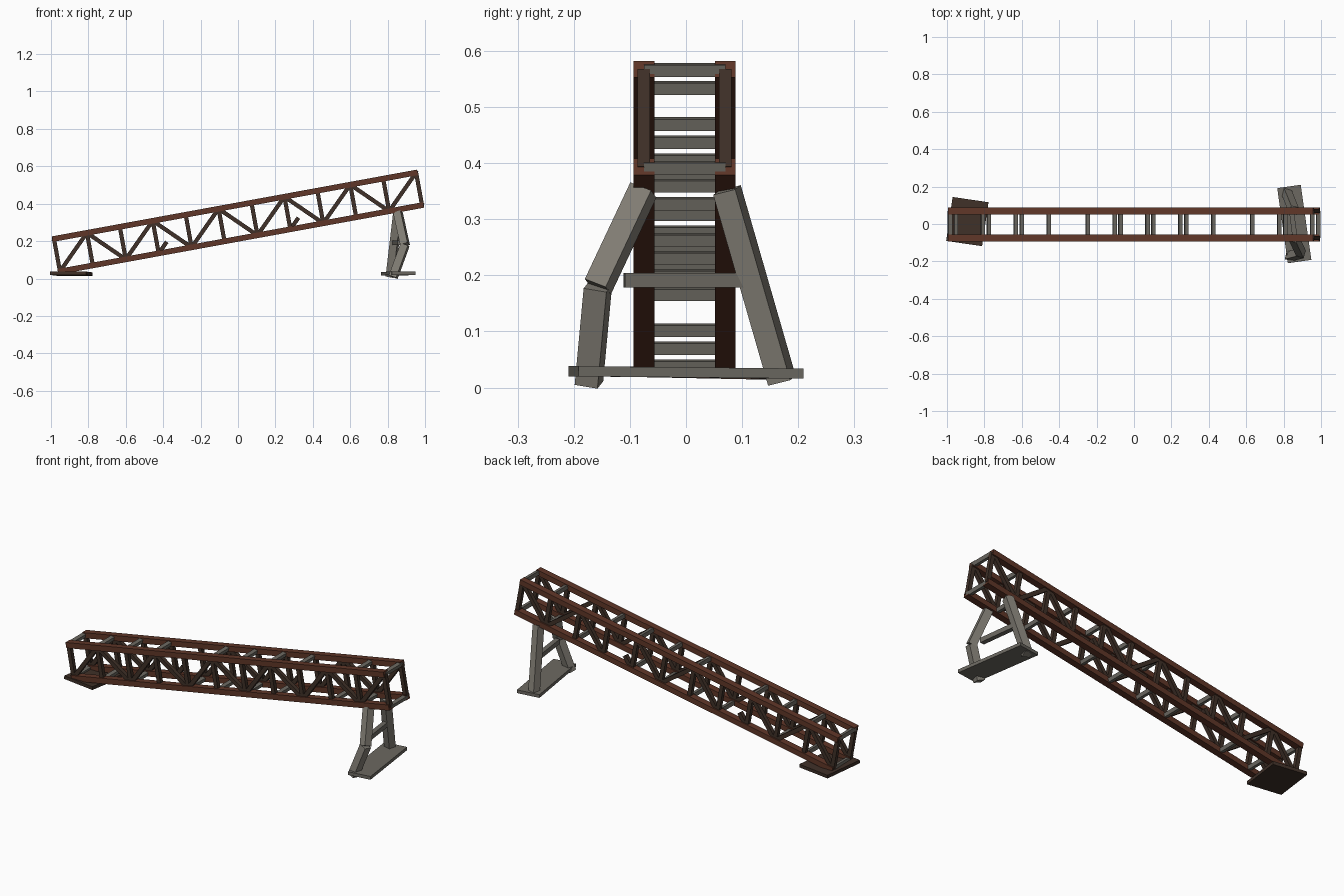
import bpy, bmesh, math
from mathutils import Vector, Matrix

if "Cube" in bpy.data.objects:
    bpy.data.objects.remove(bpy.data.objects["Cube"])

def material(name, rgb):
    m = bpy.data.materials.new(name)
    m.diffuse_color = (*rgb, 1)
    m.use_nodes = True
    m.node_tree.nodes["Principled BSDF"].inputs["Base Color"].default_value = m.diffuse_color
    return m

RUST = material("rust_brown", (0.115, 0.037, 0.021))
DARK = material("dark_brown", (0.05, 0.03, 0.021))
GREY = material("dark_grey", (0.15, 0.14, 0.12))
LEG = material("light_grey", (0.22, 0.205, 0.175))

def beam_matrix(p, q, w, h, twist=0):
    """Stretch a unit cube from p to q; w is its width along y, h its depth."""
    p, q = Vector(p), Vector(q)
    d = (q - p).normalized()
    side = Vector((0, 1, 0)) if abs(d.y) < 0.9 else Vector((1, 0, 0))
    up = d.cross(side).normalized()
    side = up.cross(d)
    rot = Matrix((d, side, up)).transposed().to_4x4()
    return (Matrix.Translation((p + q) / 2) @ rot @ Matrix.Rotation(twist, 4, 'X')
            @ Matrix.Diagonal(((q - p).length, w, h, 1)))

def boxes(name, matrices, mat):
    bm = bmesh.new()
    for m in matrices:
        bmesh.ops.create_cube(bm, size=1, matrix=m)
    bmesh.ops.recalc_face_normals(bm, faces=bm.faces)
    me = bpy.data.meshes.new(name)
    bm.to_mesh(me)
    bm.free()
    me.materials.append(mat)
    ob = bpy.data.objects.new(name, me)
    bpy.context.collection.objects.link(ob)
    return ob

# Truss layout: 11 panels along a slope, nodes on bottom and top chords
N = 11
B0, B1 = Vector((-0.952, 0, 0.038)), Vector((0.984, 0, 0.392))
AXIS = (B1 - B0).normalized()
RISE = Vector((-AXIS.z, 0, AXIS.x)) * 0.177
SIDES = {"front": -0.075, "back": 0.07}

def node(i, top, y=0.0):
    return B0.lerp(B1, i / N) + (RISE if top else Vector()) + Vector((0, y, 0))

for side, y in SIDES.items():
    # Long chords
    for top in (False, True):
        boxes(side + ("_top_chord" if top else "_bottom_chord"),
              [beam_matrix(node(0, top, y) - AXIS * 0.008,
                           node(N, top, y) + AXIS * 0.008, 0.037, 0.03)], RUST)
    # Posts
    boxes(side + "_posts", [beam_matrix(node(i, False, y), node(i, True, y), 0.022, 0.022)
                            for i in range(N + 1)], DARK)
    # Zigzag diagonals, two broken to stubs at the back
    diag = []
    for i in range(N):
        if side == "back" and i in (3, 7):
            a, b = node(i, False, y), node(i + 1, True, y)
            diag.append(beam_matrix(a, a.lerp(b, 0.3), 0.022, 0.022))
        else:
            up = i % 2 == 0
            diag.append(beam_matrix(node(i, not up, y), node(i + 1, up, y), 0.022, 0.022))
    boxes(side + "_diagonals", diag, DARK)

# Cross members, with a few missing
def cross(top, missing):
    return [beam_matrix(node(i, top, SIDES["front"]), node(i, top, SIDES["back"]), 0.021, 0.021,
                        math.atan2(AXIS.z, AXIS.x))
            for i in range(N + 1) if i not in missing]

boxes("top_cross_members", cross(True, (4, 9)), GREY)
boxes("bottom_cross_members", cross(False, (3, 8)), GREY)

# Foot plates
def plate(name, loc, size, turn, tilt, mat):
    boxes(name, [Matrix.Translation(loc) @ Matrix.Rotation(turn, 4, 'Z')
                 @ Matrix.Rotation(tilt, 4, 'X') @ Matrix.Diagonal((*size, 1))], mat)

plate("low_end_plate", (-0.891, 0.013, 0.026), (0.194, 0.237, 0.018), -0.145, -0.02, DARK)
plate("leg_foot_plate", (0.857, 0, 0.027), (0.127, 0.405, 0.018), 0.14, -0.01, GREY)

# Support legs: straight one at the back, buckled one at the front
boxes("back_leg", [beam_matrix((0.855, 0.073, 0.352), (0.815, 0.171, 0.012), 0.042, 0.042, 0.25)], LEG)
KNEE = (0.893, -0.157, 0.18)
boxes("front_leg_upper", [beam_matrix((0.855, -0.076, 0.352), KNEE, 0.042, 0.042, 0.25)], LEG)
boxes("front_leg_lower", [beam_matrix(KNEE, (0.83, -0.173, 0.008), 0.042, 0.042, 0.25)], LEG)
boxes("leg_brace", [beam_matrix((0.865, -0.11, 0.191), (0.838, 0.105, 0.191), 0.026, 0.026)], GREY)
